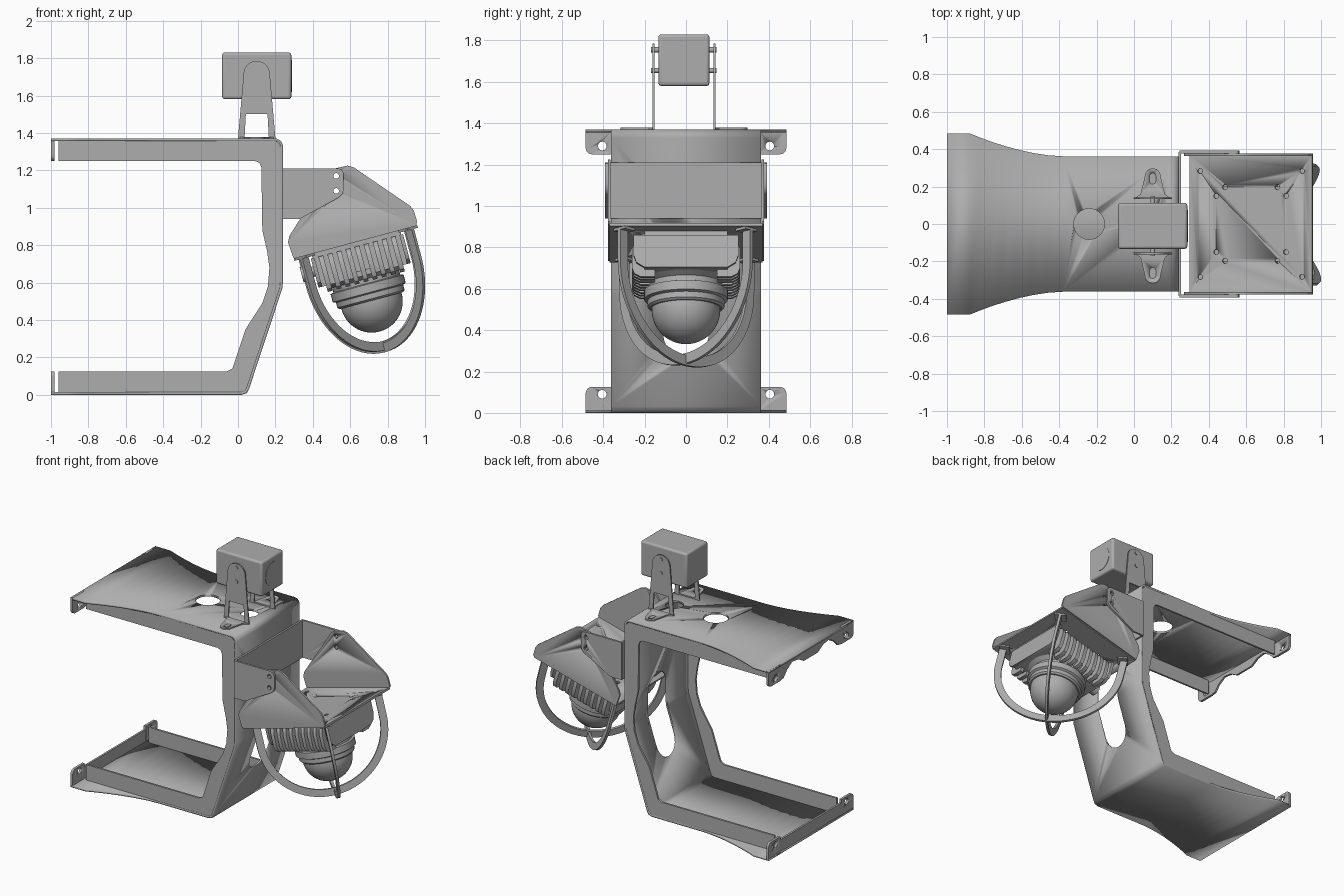
import bpy, bmesh
from math import sin, cos, pi, radians
from mathutils import Matrix

if "Cube" in bpy.data.objects:
    bpy.data.objects.remove(bpy.data.objects["Cube"])

GREY = (0.42, 0.42, 0.42, 1)
metal = bpy.data.materials.new("grey metal")
metal.use_nodes = True
metal.diffuse_color = GREY
metal.node_tree.nodes["Principled BSDF"].inputs["Base Color"].default_value = GREY
WORLD = Matrix()
# Frame of the tilted lamp: origin on the deck, axis pointing down and forward
LAMP = Matrix.Translation((0.628, 0, 0.822)) @ Matrix.Rotation(radians(-15), 4, "Y")


def activate(obj):
    bpy.ops.object.select_all(action="DESELECT")
    obj.select_set(True)
    bpy.context.view_layer.objects.active = obj


def finish(name, bm, frame=WORLD):
    bmesh.ops.recalc_face_normals(bm, faces=bm.faces)
    mesh = bpy.data.meshes.new(name)
    bm.to_mesh(mesh)
    bm.free()
    mesh.materials.append(metal)
    obj = bpy.data.objects.new(name, mesh)
    bpy.context.collection.objects.link(obj)
    obj.matrix_world = frame
    bpy.context.view_layer.update()
    activate(obj)
    bpy.ops.object.shade_smooth_by_angle(angle=radians(35))
    return obj


def add_prism(bm, pts, axis, a, b):
    place = {"x": lambda p, t: (t, p[0], p[1]),
             "y": lambda p, t: (p[0], t, p[1]),
             "z": lambda p, t: (p[0], p[1], t)}[axis]
    lo = [bm.verts.new(place(p, a)) for p in pts]
    hi = [bm.verts.new(place(p, b)) for p in pts]
    bm.faces.new(lo)
    bm.faces.new(hi[::-1])
    for i in range(len(pts)):
        j = (i + 1) % len(pts)
        bm.faces.new((lo[i], lo[j], hi[j], hi[i]))


def prism(name, pts, axis, a, b, frame=WORLD):
    bm = bmesh.new()
    add_prism(bm, pts, axis, a, b)
    return finish(name, bm, frame)


def arc(cx, cy, r, start, end, n=12):
    angles = [radians(start + (end - start) * i / n) for i in range(n + 1)]
    return [(cx + r * cos(t), cy + r * sin(t)) for t in angles]


def circle(cx, cy, r, n=24):
    return arc(cx, cy, r, 0, 360, n)[:-1]


def box(x0, x1, y0, y1):
    return [(x0, y0), (x1, y0), (x1, y1), (x0, y1)]


def cut(obj, shapes, axis, a, b, frame=WORLD):
    bm = bmesh.new()
    for pts in shapes:
        add_prism(bm, pts, axis, a, b)
    cutter = finish("cutter", bm, frame)
    cutter.hide_render = True
    mod = obj.modifiers.new("cut", "BOOLEAN")
    mod.operation, mod.solver, mod.object = "DIFFERENCE", "EXACT", cutter
    activate(obj)
    bpy.ops.object.modifier_apply(modifier=mod.name)
    bpy.data.objects.remove(cutter)


def lathe(name, profile, frame):
    bm = bmesh.new()
    verts = [bm.verts.new((r, 0, z)) for r, z in profile]
    edges = [bm.edges.new(pair) for pair in zip(verts, verts[1:])]
    bmesh.ops.spin(bm, geom=verts + edges, axis=(0, 0, 1), cent=(0, 0, 0),
                   angle=2 * pi, steps=48, use_duplicate=False)
    bmesh.ops.remove_doubles(bm, verts=bm.verts, dist=0.0005)
    return finish(name, bm, frame)


# Bent main sheet: top plate, wall, sloped wall and bottom plate, flared at the open end
def half_width(x):
    t = min(max((-0.38 - x) / 0.5, 0), 1)
    return 0.362 + 0.123 * t ** 1.7


flare_x = [-1, -0.88, -0.83, -0.78, -0.7, -0.62, -0.54, -0.46, -0.38]
path = [(x, 1.363) for x in flare_x] + arc(0.198, 1.328, 0.035, 90, 0, 6)
path += [(0.233, 0.6), (0.23, 0.57), (0.053, 0.035), (0.043, 0.015), (0.02, 0.007)]
path += [(x, 0.007) for x in flare_x[::-1]]
bm = bmesh.new()
rows = [[bm.verts.new((x, s * half_width(x), z)) for s in (-1, 1)] for x, z in path]
for p, q in zip(rows, rows[1:]):
    bm.faces.new((p[0], p[1], q[1], q[0]))
sheet = finish("main_bracket", bm)
solid = sheet.modifiers.new("thickness", "SOLIDIFY")
solid.thickness, solid.offset, solid.use_even_offset = 0.014, 0, True
activate(sheet)
bpy.ops.object.modifier_apply(modifier=solid.name)
cut(sheet, [circle(-0.24, 0, 0.082, 40), circle(0.1, -0.01, 0.06)], "z", 1.2, 1.5)
cut(sheet, [arc(0, 0.74, 0.11, 0, 180) + arc(0, 0.38, 0.11, 180, 360)], "x", -0.2, 0.5)

# Side flanges following the inside of the main sheet
flange = [(-0.96, 1.36), (0.2, 1.36), (0.23, 1.33), (0.23, 0.57), (0.04, 0.01),
          (-0.96, 0.01), (-0.96, 0.125), (-0.06, 0.125), (-0.03, 0.14), (0.04, 0.35),
          (0.13, 0.49), (0.16, 0.58), (0.168, 0.68), (0.155, 0.77), (0.13, 0.88),
          (0.125, 1.215), (0.115, 1.24), (0.09, 1.25), (-0.96, 1.25)]
for side, s in (("left", 1), ("right", -1)):
    prism("flange_" + side, flange, "y", s * 0.348, s * 0.362)
    # End tabs with a screw hole
    for level, z0 in (("top", 1.25), ("bottom", 0.005)):
        tip = 0.04 if level == "top" else 0.085
        corner = arc(0.455, z0 + 0.03, 0.03, 270, 360, 5) + [(0.485, z0 + 0.12)]
        if level == "bottom":
            corner = [(0.485, z0)] + arc(0.455, z0 + 0.09, 0.03, 0, 90, 5)
        outline = [(0.35, z0)] + corner + [(0.35, z0 + 0.12)]
        tab = prism(f"{level}_tab_{side}", [(s * y, z) for y, z in outline], "x", -1, -0.982)
        cut(tab, [circle(s * 0.405, z0 + tip, 0.021)], "x", -1.1, -0.9)

# End lips, the upper one scalloped
prism("bottom_lip", box(-0.355, 0.355, 0.01, 0.1), "x", -0.998, -0.984)
wave = [(0.355, 1.25), (0.31, 1.255), (0.27, 1.3), (0.21, 1.335), (0.14, 1.325), (0.08, 1.29)]
prism("top_lip", [(-0.355, 1.36), (0.355, 1.36)] + wave + [(-y, z) for y, z in wave[::-1]],
      "x", -0.998, -0.984)

# Camera box with rounded edges and a lens disc
YC = -0.01
camera = prism("camera_box", box(-0.085, 0.285, 1.58, 1.83), "y", YC - 0.123, YC + 0.123)
bev = camera.modifiers.new("round", "BEVEL")
bev.width, bev.segments = 0.014, 3
prism("lens_disc", circle(YC, 1.705, 0.085, 40), "x", 0.283, 0.288)

# Camera yoke: two arched arms, feet and pivot pins
arm = [(0, 1.37), (0.035, 1.37), (0.042, 1.5), (0.158, 1.5), (0.165, 1.37), (0.2, 1.37)]
arm += arc(0.1, 1.715, 0.07, 0, 180, 16)
foot = [(0.2, 0.145), (0.165, 0.17)] + arc(0.1, 0.265, 0.042, 0, 180) + [(0.035, 0.17), (0, 0.145)]
for side, s in (("left", 1), ("right", -1)):
    prism("camera_arm_" + side, arm, "y", YC + s * 0.143, YC + s * 0.152)
    plate = prism("camera_foot_" + side, [(x, YC + s * y) for x, y in foot], "z", 1.368, 1.379)
    slot = arc(0.1, 0.265, 0.017, 0, 180, 8) + arc(0.1, 0.24, 0.017, 180, 360, 8)
    cut(plate, [[(x, YC + s * y) for x, y in slot]], "z", 1.374, 1.5)
    for name, z in (("upper", 1.755), ("lower", 1.655)):
        prism(f"{name}_pin_{side}", circle(0.1, z, 0.013, 16), "y", YC + s * 0.11, YC + s * 0.158)

# Mounting arms on the wall and the side plates that carry the deck
prism("mount_back_plate", box(-0.385, 0.385, 0.94, 1.21), "x", 0.239, 0.252)
mount = [(0.242, 0.94), (0.33, 0.94), (0.54, 1.055), (0.56, 1.075), (0.565, 1.1),
         (0.565, 1.185), (0.555, 1.205), (0.535, 1.21), (0.242, 1.21)]
cheek = [(0.295, 0.735), (0.267, 0.815), (0.275, 0.85), (0.49, 1.19), (0.51, 1.208), (0.585, 1.225),
         (0.62, 1.215), (0.92, 1.01), (0.94, 0.985), (0.958, 0.925), (0.95, 0.91)]
for side, s in (("left", 1), ("right", -1)):
    plate = prism("mount_arm_" + side, mount, "y", s * 0.378, s * 0.392)
    cheek_plate = prism("deck_cheek_" + side, cheek, "y", s * 0.364, s * 0.377)
    for part in (plate, cheek_plate):
        cut(part, [circle(0.525, z, 0.015, 16) for z in (1.09, 1.17)], "y", s * 0.3, s * 0.5)

# Tilted deck with screw holes
deck = prism("lamp_deck", box(-0.342, 0.338, -0.37, 0.37), "z", -0.006, 0.008, LAMP)
holes = [circle(sx * u, sy * v, 0.014, 12) for u, v in ((0.282, 0.283), (0.145, 0.197), (0.193, 0.15))
         for sx in (-1, 1) for sy in (-1, 1)]
cut(deck, holes, "z", -0.1, 0.1, LAMP)

# Lamp body: core, rounded end plates and cooling fins
prism("lamp_core", box(-0.245, 0.245, -0.2, 0.2), "z", -0.19, -0.006, LAMP)
half = [(0.253, -0.03), (0.253, -0.13), (0.24, -0.165), (0.2, -0.19)]
end = half + [(-y, z) for y, z in half[::-1]]
for name, u in (("front", 0.235), ("rear", -0.255)):
    prism("body_end_" + name, end, "x", u, u + 0.02, LAMP)
fin = [(0.15, -0.03), (0.225, -0.03), (0.25, -0.05), (0.262, -0.09), (0.262, -0.18),
       (0.25, -0.21), (0.22, -0.225), (0.15, -0.225)]
bm = bmesh.new()
for i in range(9):
    u = -0.2 + 0.05 * i
    for s in (1, -1):
        add_prism(bm, [(s * y, z) for y, z in fin], "x", u - 0.013, u + 0.013)
finish("cooling_fins", bm, LAMP)

# Collar and dome
lathe("lamp_collar", [(0, -0.16), (0.215, -0.16), (0.215, -0.19), (0.185, -0.21), (0.185, -0.235),
                      (0.202, -0.24), (0.202, -0.285), (0.186, -0.292), (0.186, -0.32),
                      (0.175, -0.33), (0, -0.33)], LAMP)
lathe("lamp_dome", [(0.166, -0.31)] + arc(0, -0.335, 0.166, 0, -90, 16), LAMP)

# Cable gland on the rear of the lamp
prism("cable_gland", circle(0, -0.1, 0.042, 16), "x", -0.325, -0.27, LAMP)
prism("gland_neck", circle(0, -0.1, 0.028, 16), "x", -0.28, -0.24, LAMP)

# Two crossed guard hoops running from corner to corner, with fixing feet
for name, angle, r in (("first", 46, 0.44), ("second", -46, 0.45)):
    frame = LAMP @ Matrix.Rotation(radians(angle), 4, "Z")
    outer = [(r, -0.005)] + arc(0, -0.165, r, 0, -180, 40) + [(-r, -0.005)]
    inner = [(-r + 0.05, -0.005)] + arc(0, -0.165, r - 0.05, -180, 0, 40) + [(r - 0.05, -0.005)]
    prism("guard_hoop_" + name, outer + inner, "y", -0.009, 0.009, frame)
    for end_name, s in (("front", 1), ("rear", -1)):
        prism(f"guard_foot_{name}_{end_name}", box(s * (r - 0.07), s * r, -0.04, 0.04),
              "z", -0.018, -0.005, frame)
